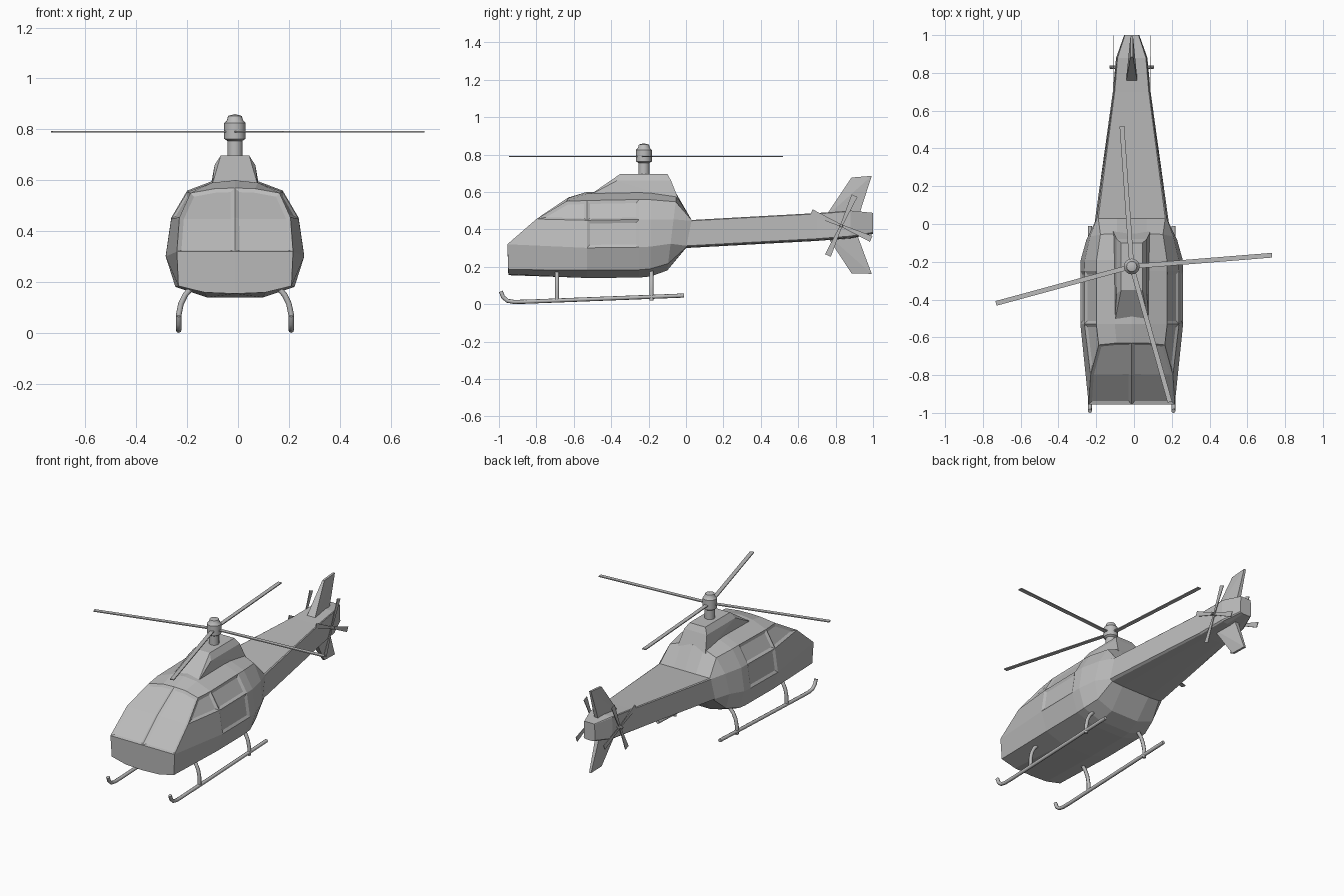
import bpy, bmesh, math
from mathutils import Matrix, Vector

cube = bpy.data.objects.get("Cube")
if cube:
    bpy.data.objects.remove(cube, do_unlink=True)

CENTRE = -0.012  # the airframe sits slightly off the rotor span's middle

grey = bpy.data.materials.new("plain_grey")
grey.use_nodes = True
grey.diffuse_color = (0.5, 0.5, 0.5, 1)
grey.node_tree.nodes["Principled BSDF"].inputs["Base Color"].default_value = grey.diffuse_color


def place(name, data):
    data.materials.append(grey)
    obj = bpy.data.objects.new(name, data)
    obj.location.x = CENTRE
    bpy.context.collection.objects.link(obj)
    return obj


def finish(name, bm, mirrored=False):
    mesh = bpy.data.meshes.new(name)
    bm.to_mesh(mesh)
    bm.free()
    obj = place(name, mesh)
    if mirrored:
        mod = obj.modifiers.new("mirror", 'MIRROR')
        mod.use_clip = True
        mod.merge_threshold = 0.0005
    return obj


def hull(name, half_points):
    """Convex solid from (x, y, z) points and their mirror images."""
    bm = bmesh.new()
    for x, y, z in half_points:
        bm.verts.new((x, y, z))
        bm.verts.new((-x, y, z))
    bmesh.ops.convex_hull(bm, input=bm.verts)
    bmesh.ops.dissolve_limit(bm, angle_limit=0.01, verts=bm.verts, edges=bm.edges)
    return finish(name, bm)


def tube(name, points, radius):
    curve = bpy.data.curves.new(name, 'CURVE')
    curve.dimensions = '3D'
    curve.bevel_depth = radius
    curve.bevel_resolution = 2
    curve.use_fill_caps = True
    spline = curve.splines.new('POLY')
    spline.points.add(len(points) - 1)
    for target, p in zip(spline.points, points):
        target.co = (*p, 1)
    return place(name, curve)


def blade(bm, length, root, tip, thick, matrix):
    """Tapered flat blade along local x."""
    made = bmesh.ops.create_cube(bm, size=1)["verts"]
    for v in made:
        width = tip if v.co.x > 0 else root
        v.co = matrix @ Vector(((v.co.x + 0.5) * length, v.co.y * width, v.co.z * thick))


# Fuselage and boom: half rings lofted from nose to tail, then mirrored
CABIN = [(0, 0), (.4, 0), (.86, .09), (1, .35), (.92, .67), (.69, .9), (.33, .98), (0, 1)]
BOOM = [(0, 0), (.5, 0), (.9, .03), (1, .08), (.94, .97), (.9, 1), (.4, 1), (0, 1)]
NOSE = [(0, -.95, .155), (.12, -.95, .16), (.222, -.95, .185), (.228, -.955, .32),
        (.218, -.8, .455), (.175, -.64, .55), (.08, -.63, .567), (0, -.63, .57)]
# section, y, lean towards the tail, half width, bottom, top
STATIONS = [
    (CABIN, -.53, 0, .272, .14, .6),
    (CABIN, -.25, 0, .272, .142, .606),
    (CABIN, -.19, 0, .27, .148, .604),
    (CABIN, -.1, .05, .24, .18, .588),
    (BOOM, 0, .03, .197, .3, .45),
    (BOOM, .7, 0, .1, .338, .487),
    (BOOM, .88, 0, .083, .352, .5),
    (BOOM, 1, 0, .04, .375, .488),
]
bm = bmesh.new()
rings = [[bm.verts.new(p) for p in NOSE]]
for section, y, lean, width, low, high in STATIONS:
    rings.append([bm.verts.new((w * width, y + lean * h, low + h * (high - low)))
                  for w, h in section])
skin = {}
for s, (a, b) in enumerate(zip(rings, rings[1:])):
    for i in range(len(a) - 1):
        skin[s, i] = bm.faces.new((a[i], b[i], b[i + 1], a[i + 1]))
bm.faces.new(rings[-1][::-1])

# Nose and windscreen faces
n = rings[0]
mid_low = bm.verts.new((0, n[3].co.y, n[3].co.z))
mid_high = bm.verts.new((0, n[4].co.y, n[4].co.z))
chin = bm.faces.new((n[0], n[1], n[2], n[3], mid_low))
screen = [bm.faces.new((n[3], n[4], mid_high, mid_low)),
          bm.faces.new((n[4], n[5], n[6], n[7], mid_high))]

# Recessed panes: chin, windscreen, quarter window, door window, door panel
for pane in ([chin], screen, [skin[0, 4]], [skin[1, 4]], [skin[1, 3]]):
    bmesh.ops.inset_region(bm, faces=pane, thickness=0.017, depth=-0.008,
                           use_boundary=True, use_even_offset=True)
finish("fuselage", bm, mirrored=True)

# Engine cowling on the roof
hull("engine_cowling", [
    (.09, -.52, .58), (.098, -.04, .56), (.08, -.37, .66), (.08, -.08, .66),
    (.056, -.35, .697), (.056, -.1, .697)])

# Tail fins
hull("upper_fin", [(.032, .74, .46), (.014, .92, .46), (.007, .885, .677), (.007, .993, .686)])
hull("lower_fin", [(.032, .74, .385), (.014, .91, .385), (.007, .885, .165), (.007, .993, .162)])

# Rotor mast and hub, turned from a profile
HUB = [(.03, .68), (.03, .755), (.042, .763), (.042, .825), (.032, .835), (.027, .853), (0, .86)]
ROTOR_Y = -0.225
bm = bmesh.new()
line = [bm.verts.new((r, 0, z)) for r, z in HUB]
edges = [bm.edges.new(pair) for pair in zip(line, line[1:])]
bmesh.ops.spin(bm, geom=line + edges, axis=(0, 0, 1), cent=(0, 0, 0),
               angle=math.tau, steps=16)
bmesh.ops.remove_doubles(bm, verts=bm.verts, dist=0.0005)
bmesh.ops.recalc_face_normals(bm, faces=bm.faces)
hub = finish("rotor_hub", bm)
hub.location.y = ROTOR_Y
bpy.ops.object.select_all(action='DESELECT')
hub.select_set(True)
bpy.context.view_layer.objects.active = hub
bpy.ops.object.shade_smooth_by_angle(angle=math.radians(30))

# Main rotor blades
bm = bmesh.new()
for angle in (4.6, 94, 195.2, 285.7):
    blade(bm, 0.745, 0.025, 0.025, 0.006, Matrix.Rotation(math.radians(angle), 4, 'Z'))
main = finish("main_rotor_blades", bm)
main.location = (CENTRE, ROTOR_Y, 0.79)

# Tail rotors, one on each side of the boom
bm = bmesh.new()
upright = Matrix.Rotation(math.pi / 2, 4, 'Y')
for k in range(4):
    spin = Matrix.Rotation(math.radians(66 + 90 * k), 4, 'X')
    blade(bm, 0.175, 0.012, 0.034, 0.004,
          Matrix.Translation((.098, 0, 0)) @ spin @ Matrix.Rotation(math.pi / 2, 4, 'Z')
          @ Matrix.Rotation(math.pi / 2, 4, 'X'))
bmesh.ops.create_cone(bm, cap_ends=True, segments=10, radius1=.012, radius2=.008, depth=.055,
                      matrix=Matrix.Translation((.09, 0, 0)) @ upright)
tail = finish("tail_rotors", bm, mirrored=True)
tail.location = (CENTRE, .83, .42)

# Landing skids and their curved struts
SKID = [(-.99, .068), (-.978, .038), (-.955, .018), (-.92, .012), (-.86, .013), (-.01, .046)]
STRUT = [(.221, .02), (.221, .07), (.212, .115), (.195, .15), (.165, .185)]
for side, word in ((1, "left"), (-1, "right")):
    tube(word + "_skid", [(side * .221, y, z) for y, z in SKID], 0.011)
    for y, end in ((-.69, "front"), (-.185, "rear")):
        tube(f"{word}_{end}_strut", [(side * x, y, z) for x, z in STRUT], 0.011)
